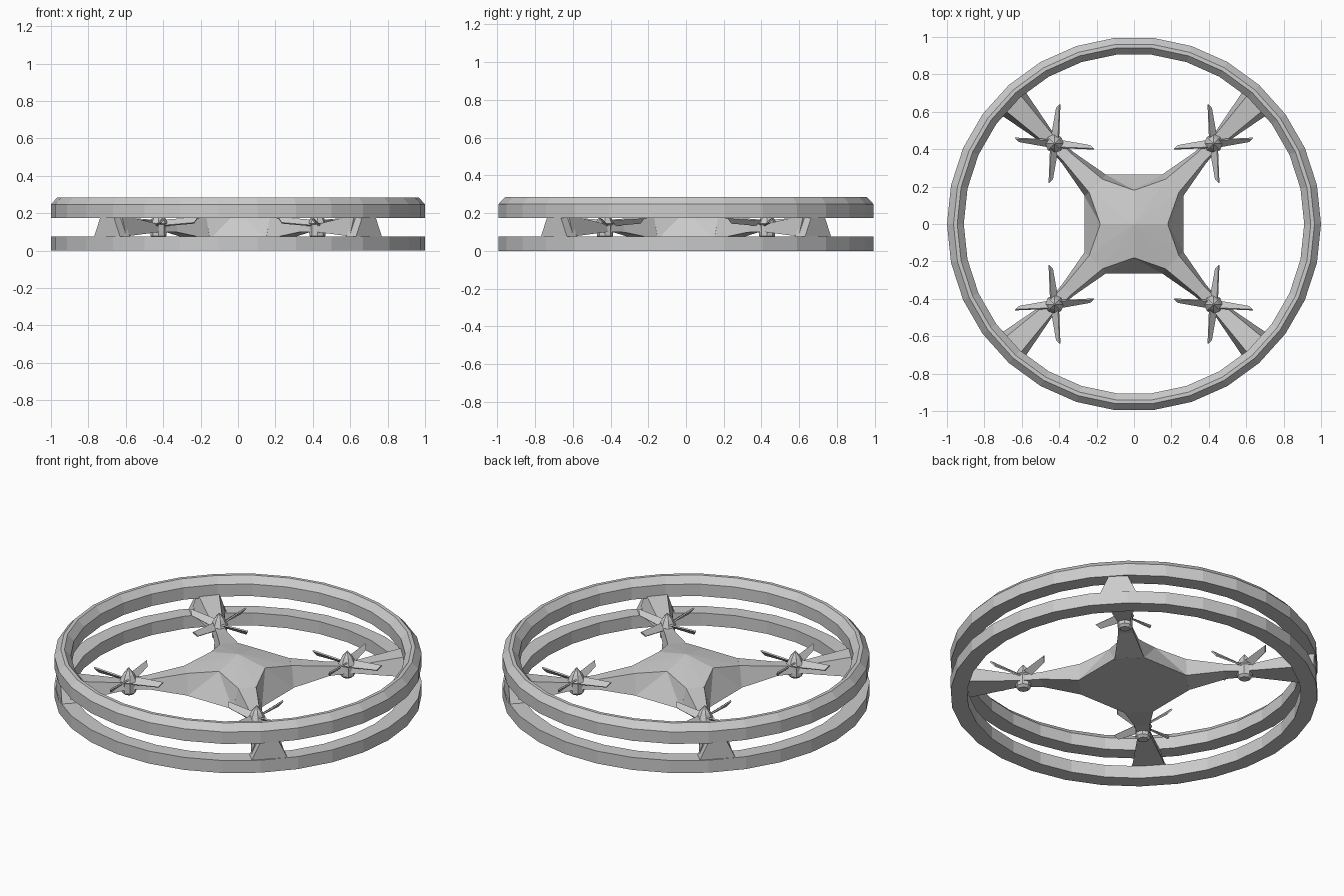
import bpy, bmesh
from math import cos, sin, pi, radians
from mathutils import Matrix, Vector

if "Cube" in bpy.data.objects:
    bpy.data.objects.remove(bpy.data.objects["Cube"])


def make(name, verts, faces, matrix=Matrix()):
    bm = bmesh.new()
    vs = [bm.verts.new(matrix @ Vector(v)) for v in verts]
    for f in faces:
        bm.faces.new([vs[i] for i in f])
    bmesh.ops.recalc_face_normals(bm, faces=bm.faces)
    me = bpy.data.meshes.new(name)
    bm.to_mesh(me)
    bm.free()
    ob = bpy.data.objects.new(name, me)
    bpy.context.collection.objects.link(ob)
    return ob


def lathe(name, profile, n, closed, matrix=Matrix()):
    """Spin an (r, z) profile; closed makes a ring, open profiles get end caps."""
    m = len(profile)
    verts = [(r * cos(2 * pi * i / n), r * sin(2 * pi * i / n), z)
             for i in range(n) for r, z in profile]
    faces = []
    for i in range(n):
        j = (i + 1) % n
        for k in range(m if closed else m - 1):
            l = (k + 1) % m
            faces.append((i * m + k, j * m + k, j * m + l, i * m + l))
    if not closed:
        faces += [[i * m for i in range(n)], [i * m + m - 1 for i in range(n)]]
    return make(name, verts, faces, matrix)


def loft(name, sections, matrix=Matrix()):
    """Loft trapezoids along x: (x, bottom half width, top half width, z0, z1)."""
    verts, faces = [], []
    for x, wb, wt, z0, z1 in sections:
        verts += [(x, -wb, z0), (x, wb, z0), (x, wt, z1), (x, -wt, z1)]
    for s in range(len(sections) - 1):
        a = 4 * s
        for k in range(4):
            l = (k + 1) % 4
            faces.append((a + k, a + l, a + 4 + l, a + 4 + k))
    e = len(verts)
    faces += [(0, 1, 2, 3), (e - 4, e - 3, e - 2, e - 1)]
    return make(name, verts, faces, matrix)


# guard rings
lathe("upper_guard_ring", [(1, .175), (1, .247), (.965, .285), (.945, .285),
                           (.91, .247), (.91, .175)], 30, True)
lathe("lower_guard_ring", [(1, 0), (1, .075), (.91, .075), (.91, 0)], 30, True)

# central body: bottom octagon, four-pointed faceted top
verts = [(0, 0, .25)]
faces = []
for q in range(4):
    R = Matrix.Rotation(q * pi / 2, 3, 'Z')
    pts = [(.265, -.15, .06), (.265, .15, .06), (.24, -.17, .18),
           (.24, .17, .18), (.18, 0, .215)]
    verts += [R @ Vector(p) for p in pts]
for q in range(4):
    a, b = 1 + 5 * q, 1 + 5 * ((q + 1) % 4)
    faces += [(a, a + 1, a + 4), (a, a + 4, a + 2), (a + 1, a + 3, a + 4),
              (a + 1, b, b + 2, a + 3), (0, a + 4, a + 3), (0, a + 3, b + 2),
              (0, b + 2, b + 4)]
faces.append([1 + 5 * q + k for q in range(4) for k in (0, 1)])
make("body", verts, faces)

# arms, guard struts, motors and propellers on the four diagonals
blade_v = []
for q in range(4):
    diag = Matrix.Rotation(radians(45 + 90 * q), 4, 'Z')
    loft("arm_%d" % q, [(.29, .081, .05, .06, .18), (.5, .043, .03, .098, .15),
                        (.62, .034, .028, .1, .14), (.94, .095, .06, .076, .19)], diag)
    loft("guard_strut_%d" % q, [(.915, .1, .05, .07, .18),
                                (.99, .1, .05, .07, .18)], diag)
    sx, sy = ((1, 1), (-1, 1), (-1, -1), (1, -1))[q]
    place = Matrix.Translation((.425 * sx, .43 * sy, 0)) @ Matrix.Diagonal((sx, sy, 1, 1))
    lathe("motor_%d" % q, [(.028, .065), (.042, .078), (.042, .138), (.05, .145),
                           (.03, .185), (.003, .218)], 8, False, place)
    # pitched tapering blades
    for b in range(4):
        spin = place @ Matrix.Rotation(b * pi / 2, 4, 'Z')
        v = [(.02, -.022, .135), (.02, .018, .165), (.21, .026, .178), (.19, .008, .15)]
        v += [(x, y + .006, z - .006) for x, y, z in v]
        make("propeller_%d_blade_%d" % (q, b), v,
             [(0, 1, 2, 3), (4, 5, 6, 7), (0, 1, 5, 4), (1, 2, 6, 5),
              (2, 3, 7, 6), (3, 0, 4, 7)], spin)
